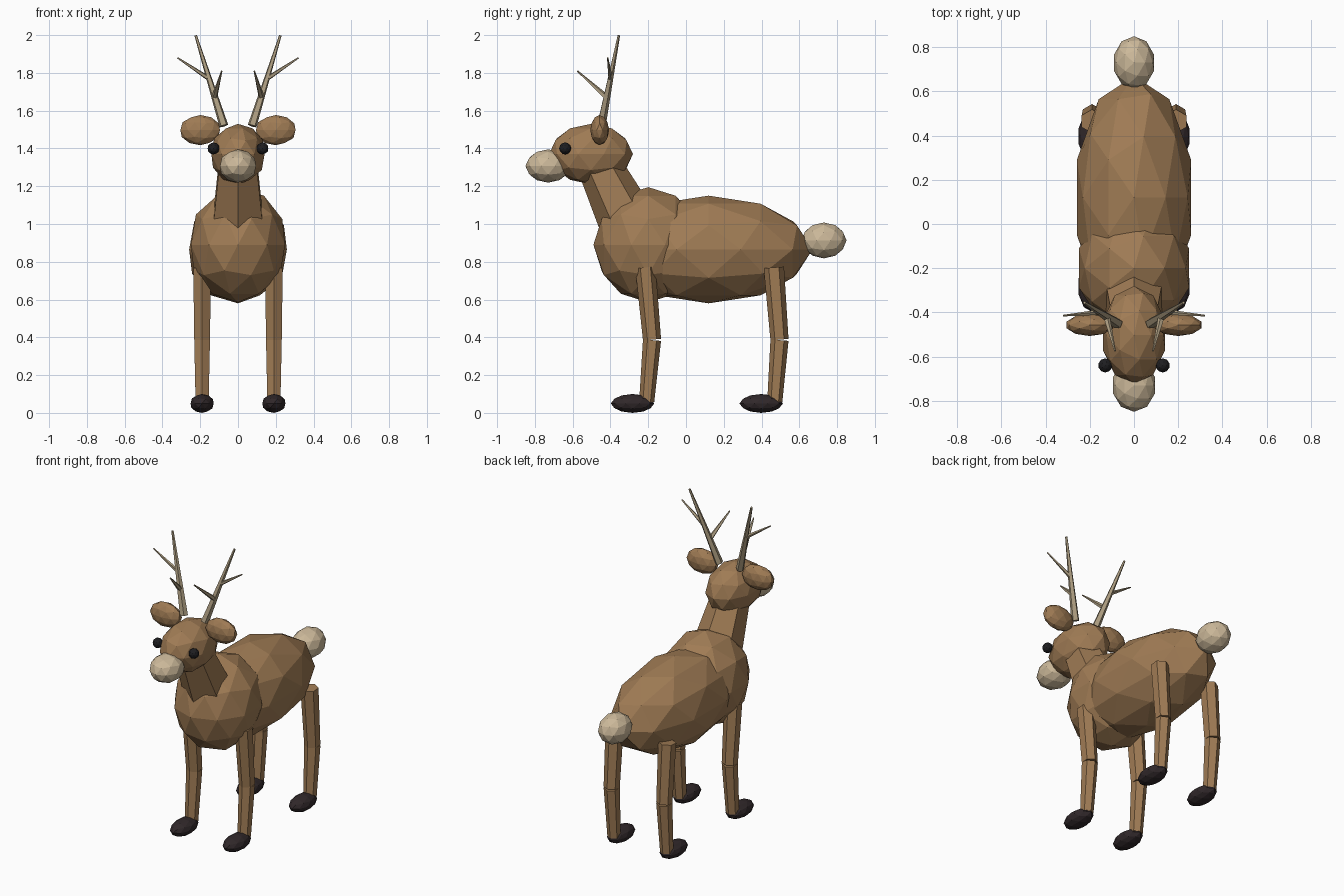
import bpy, bmesh
from mathutils import Vector, Matrix

if "Cube" in bpy.data.objects:
    bpy.data.objects.remove(bpy.data.objects["Cube"])


def material(name, rgb):
    m = bpy.data.materials.new(name)
    m.diffuse_color = (*rgb, 1.0)
    m.use_nodes = True
    m.node_tree.nodes["Principled BSDF"].inputs["Base Color"].default_value = m.diffuse_color
    return m


FUR = material("brown fur", (0.35, 0.20, 0.09))
CREAM = material("cream fur", (0.60, 0.48, 0.32))
HORN = material("antler horn", (0.42, 0.34, 0.22))
HOOF = material("dark hoof", (0.030, 0.021, 0.023))
EYE = material("black eye", (0.013, 0.013, 0.015))


def finish(name, bm, mat):
    me = bpy.data.meshes.new(name)
    bm.to_mesh(me)
    bm.free()
    me.materials.append(mat)
    ob = bpy.data.objects.new(name, me)
    bpy.context.collection.objects.link(ob)
    return ob


def blob(name, center, radii, mat):
    """Faceted ellipsoid."""
    bm = bmesh.new()
    bmesh.ops.create_icosphere(
        bm, subdivisions=2, radius=1.0,
        matrix=Matrix.Translation(center) @ Matrix.Diagonal((*radii, 1.0)))
    return finish(name, bm, mat)


def limb(name, a, b, ra, rb, mat, sides=6):
    """Tapered prism from a to b."""
    a, b = Vector(a), Vector(b)
    d = b - a
    rot = Vector((0, 0, 1)).rotation_difference(d).to_matrix().to_4x4()
    bm = bmesh.new()
    bmesh.ops.create_cone(
        bm, cap_ends=True, segments=sides, radius1=ra, radius2=rb,
        depth=d.length, matrix=Matrix.Translation((a + b) / 2) @ rot)
    return finish(name, bm, mat)


# Torso, neck, head
blob("body", (0, 0.12, 0.865), (0.272, 0.55, 0.285), FUR)
blob("chest", (0, -0.20, 0.89), (0.262, 0.29, 0.305), FUR)
limb("neck", (0, -0.30, 0.99), (0, -0.48, 1.35), 0.155, 0.112, FUR)
blob("head", (0, -0.503, 1.37), (0.148, 0.222, 0.16), FUR)
blob("muzzle", (0, -0.73, 1.307), (0.10, 0.12, 0.088), CREAM)
blob("tail", (0, 0.73, 0.913), (0.095, 0.12, 0.095), CREAM)

for side, s in (("right", 1), ("left", -1)):
    # Eyes and ears
    blob(f"{side}_eye", (s * 0.13, -0.64, 1.40), (0.032, 0.032, 0.032), EYE)
    blob(f"{side}_ear", (s * 0.20, -0.457, 1.497), (0.11, 0.05, 0.08), FUR)

    # Antlers: main beam, forward tine, outward tine
    limb(f"{side}_antler_beam", (s * 0.075, -0.45, 1.52),
         (s * 0.224, -0.356, 1.998), 0.025, 0.007, HORN, 5)
    limb(f"{side}_antler_front_tine", (s * 0.125, -0.42, 1.67),
         (s * 0.086, -0.575, 1.81), 0.016, 0.004, HORN, 5)
    limb(f"{side}_antler_outer_tine", (s * 0.155, -0.40, 1.77),
         (s * 0.32, -0.415, 1.88), 0.013, 0.004, HORN, 5)

    # Legs: upper, lower, hoof
    for pos, top, knee, ankle, hoof in (
            ("front", -0.215, -0.18, -0.208, -0.283),
            ("rear", 0.465, 0.495, 0.47, 0.398)):
        x = s * 0.19
        limb(f"{side}_{pos}_upper_leg", (x, top, 0.77), (x, knee, 0.388),
             0.054, 0.048, FUR)
        limb(f"{side}_{pos}_lower_leg", (x, knee, 0.385), (x, ankle, 0.06),
             0.048, 0.040, FUR)
        blob(f"{side}_{pos}_hoof", (x, hoof, 0.05), (0.064, 0.115, 0.05), HOOF)
